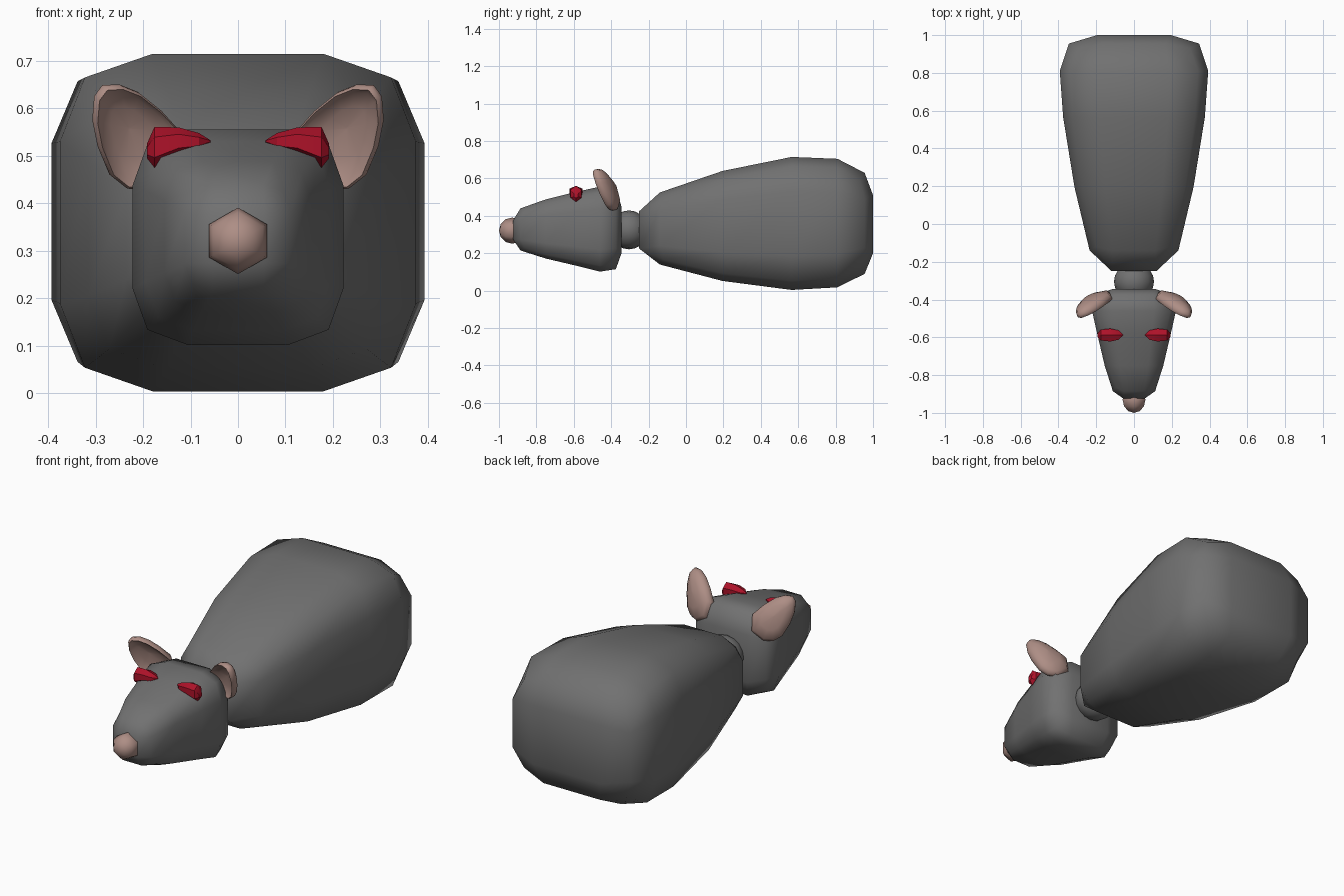
import bpy, bmesh, math
from mathutils import Vector

if "Cube" in bpy.data.objects:
    bpy.data.objects.remove(bpy.data.objects["Cube"])


def material(name, rgb):
    m = bpy.data.materials.new(name)
    m.diffuse_color = (*rgb, 1)
    m.use_nodes = True
    m.node_tree.nodes["Principled BSDF"].inputs["Base Color"].default_value = m.diffuse_color
    return m


GREY = material("grey fur", (0.165, 0.165, 0.165))
PINK = material("dusky pink", (0.42, 0.27, 0.235))
RED = material("deep red", (0.42, 0.006, 0.022))


def finish(bm, name, mat, angle=180, mirror=False):
    bmesh.ops.recalc_face_normals(bm, faces=bm.faces)
    me = bpy.data.meshes.new(name)
    bm.to_mesh(me)
    bm.free()
    ob = bpy.data.objects.new(name, me)
    bpy.context.collection.objects.link(ob)
    me.materials.append(mat)
    if mirror:
        ob.modifiers.new("Mirror", 'MIRROR')
    bpy.ops.object.select_all(action='DESELECT')
    ob.select_set(True)
    bpy.context.view_layer.objects.active = ob
    bpy.ops.object.shade_smooth_by_angle(angle=math.radians(angle))
    return ob


def loft(rings, name, mat, angle=180, mirror=False):
    """Skin equal-length rings of points and cap both ends."""
    bm = bmesh.new()
    vs = [[bm.verts.new(p) for p in r] for r in rings]
    n = len(vs[0])
    for a, b in zip(vs, vs[1:]):
        for i in range(n):
            j = (i + 1) % n
            bm.faces.new((a[i], a[j], b[j], b[i]))
    bm.faces.new(vs[0])
    bm.faces.new(vs[-1])
    bmesh.ops.remove_doubles(bm, verts=bm.verts, dist=1e-4)
    return finish(bm, name, mat, angle, mirror)


def soft_box(sections, name):
    """Rounded box along y; sections are (y, half width, z low, z high).
    The end sections are plain rectangles, their neighbours have pulled-in corners."""
    rings = []
    last = len(sections) - 1
    for k, (y, w, lo, hi) in enumerate(sections):
        c, h = (lo + hi) / 2, (hi - lo) / 2
        corner = [(1, .48), (.86, .86), (.48, 1)]
        if k in (0, last):
            corner = [(1, 1)] * 3
        pull = {1: .02, last - 1: -.025}.get(k, 0)
        ring = []
        for sx, sz in ((1, 1), (-1, 1), (-1, -1), (1, -1)):
            pts = corner if sx * sz > 0 else corner[::-1]
            for i, (px, pz) in enumerate(pts):
                ring.append((sx * px * w, y + (pull if i == 1 else 0), c + sz * pz * h))
        rings.append(ring)
    return loft(rings, name, GREY)


# body and head
soft_box([(-.25, .118, .225, .425), (-.14, .235, .14, .525), (.195, .315, .052, .64),
          (.565, .375, .004, .715), (.81, .393, .018, .705), (.955, .345, .09, .63),
          (1, .195, .2, .51)], "body")
soft_box([(-.925, .055, .275, .375), (-.885, .112, .215, .44), (-.75, .155, .172, .488),
          (-.58, .195, .132, .53), (-.46, .222, .102, .556), (-.375, .205, .115, .545),
          (-.345, .115, .2, .45)], "head")


def ball(name, mat, centre, radii, seg, rings):
    """Sphere with its poles along y."""
    bm = bmesh.new()
    bmesh.ops.create_uvsphere(bm, u_segments=seg, v_segments=rings, radius=1)
    for v in bm.verts:
        x, y, z = v.co
        v.co = (centre[0] + x * radii[0], centre[1] + z * radii[1], centre[2] + y * radii[2])
    return finish(bm, name, mat)


# neck and nose
ball("neck", GREY, (0, -.305, .325), (.106, .1, .104), 16, 10)
ball("nose", PINK, (0, -.93, .321), (.07, .07, .07), 6, 6)

# eyes: tapered six-sided gems lying along x: (x, centre z, half height, half depth)
eye = []
for x, z, h, d in ((.058, .531, .002, .002), (.082, .53, .018, .026), (.125, .531, .029, .036),
                   (.176, .518, .043, .03), (.192, .51, .015, .012)):
    eye.append([(x, -.588 + d * 1.1 * math.sin(i * math.pi / 3), z + h * math.cos(i * math.pi / 3))
                for i in range(6)])
loft(eye, "eyes", RED, 30, True)

# ears: cupped leaf on a leaning plane, from front dish round the rim to the back
outline = [(.12, .548), (.165, .598), (.21, .634), (.25, .65), (.285, .648), (.302, .625),
           (.306, .575), (.295, .52), (.27, .46), (.237, .434), (.19, .43), (.13, .47)]
mid = Vector((.225, .555))
normal = Vector((.405, 1, .325)).normalized()
ear = []
for scale, depth in ((.03, .012), (.5, .006), (.84, -.006), (.95, -.018), (1, -.01),
                     (1, .003), (.9, .02), (.55, .036), (.03, .042)):
    ring = []
    for p in outline:
        x, z = mid + (Vector(p) - mid) * scale
        y = -.474 - .405 * (x - .26) - .325 * (z - .65)
        ring.append(Vector((x, y, z)) + normal * depth)
    ear.append(ring)
loft(ear, "ears", PINK, 60, True)
